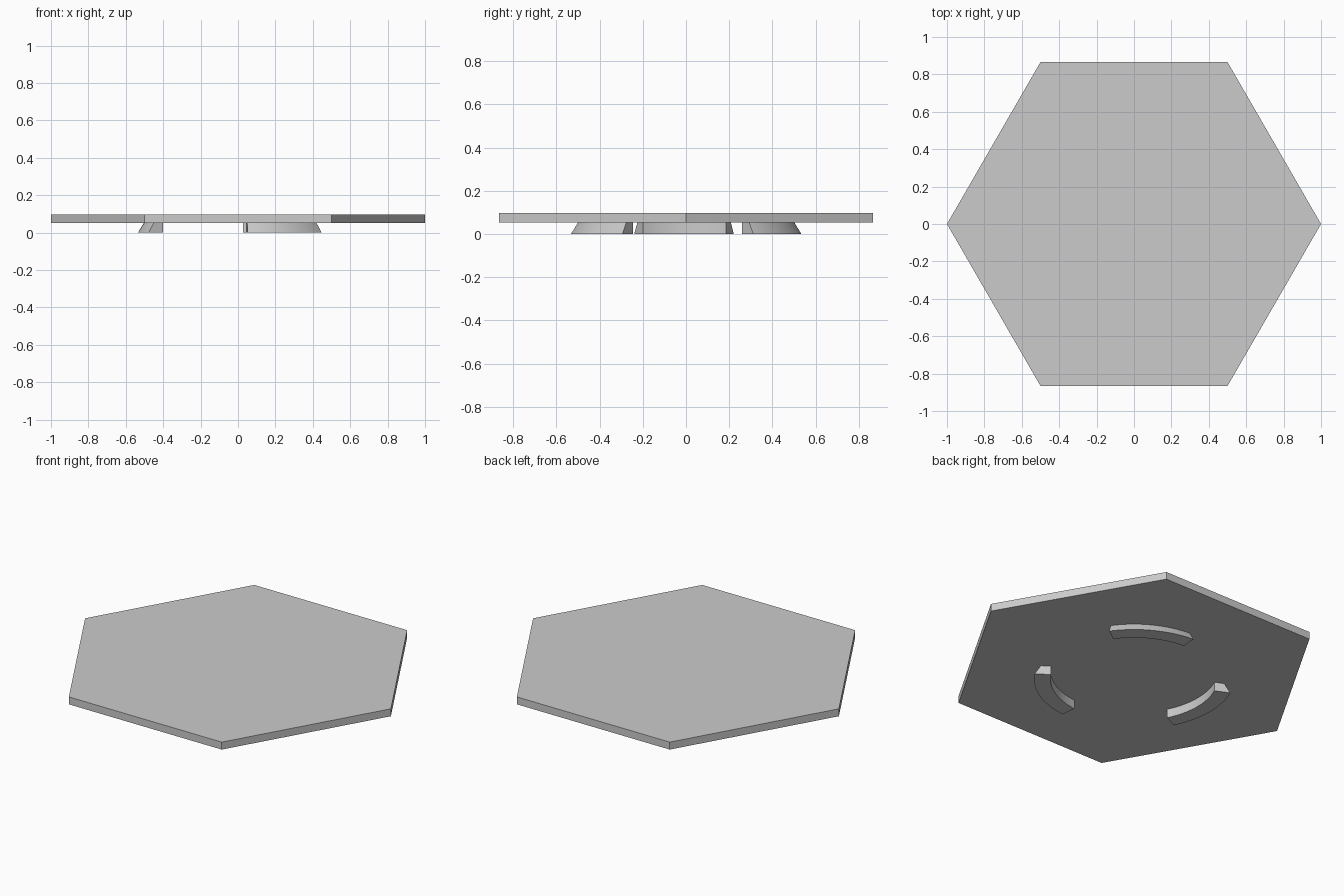
import bpy
import bmesh
from math import cos, sin, radians

cube = bpy.data.objects.get("Cube")
if cube:
    bpy.data.objects.remove(cube, do_unlink=True)

PLATE_BOTTOM, PLATE_TOP = 0.052, 0.096

grey = bpy.data.materials.new("light grey")
grey.use_nodes = True
colour = (0.6, 0.6, 0.6, 1)
grey.diffuse_color = colour
grey.node_tree.nodes["Principled BSDF"].inputs["Base Color"].default_value = colour


def add_object(name, bm):
    bmesh.ops.recalc_face_normals(bm, faces=bm.faces)
    mesh = bpy.data.meshes.new(name)
    bm.to_mesh(mesh)
    bm.free()
    mesh.materials.append(grey)
    obj = bpy.data.objects.new(name, mesh)
    bpy.context.collection.objects.link(obj)
    return obj


def ring_arc(name, profile, start, end, steps):
    """Sweep a closed (radius, z) profile around z between two angles."""
    bm = bmesh.new()
    rings = []
    for i in range(steps + 1):
        a = radians(start + (end - start) * i / steps)
        rings.append([bm.verts.new((r * cos(a), r * sin(a), z)) for r, z in profile])
    n = len(profile)
    for a, b in zip(rings, rings[1:]):
        for k in range(n):
            bm.faces.new((a[k], a[(k + 1) % n], b[(k + 1) % n], b[k]))
    bm.faces.new(rings[0])
    bm.faces.new(rings[-1])
    obj = add_object(name, bm)
    bpy.ops.object.select_all(action='DESELECT')
    obj.select_set(True)
    bpy.context.view_layer.objects.active = obj
    bpy.ops.object.shade_smooth_by_angle(angle=radians(30))
    return obj


# Hexagonal plate with corners on the x axis
bm = bmesh.new()
corners = [(cos(radians(60 * i)), sin(radians(60 * i))) for i in range(6)]
base = bm.faces.new([bm.verts.new((x, y, PLATE_BOTTOM)) for x, y in corners])
extruded = bmesh.ops.extrude_face_region(bm, geom=[base], use_keep_orig=True)
top_verts = [g for g in extruded["geom"] if isinstance(g, bmesh.types.BMVert)]
bmesh.ops.translate(bm, verts=top_verts, vec=(0, 0, PLATE_TOP - PLATE_BOTTOM))
add_object("hexagonal_plate", bm)

# Three curved clips underneath: upright inner wall, outer wall flaring downwards
clip_profile = [(0.447, 0), (0.535, 0), (0.503, PLATE_BOTTOM), (0.447, PLATE_BOTTOM)]
for name, turn in (("right_clip", 0), ("front_left_clip", 120), ("back_left_clip", 240)):
    ring_arc(name, clip_profile, 155.6 + turn, 206.6 + turn, 20)
